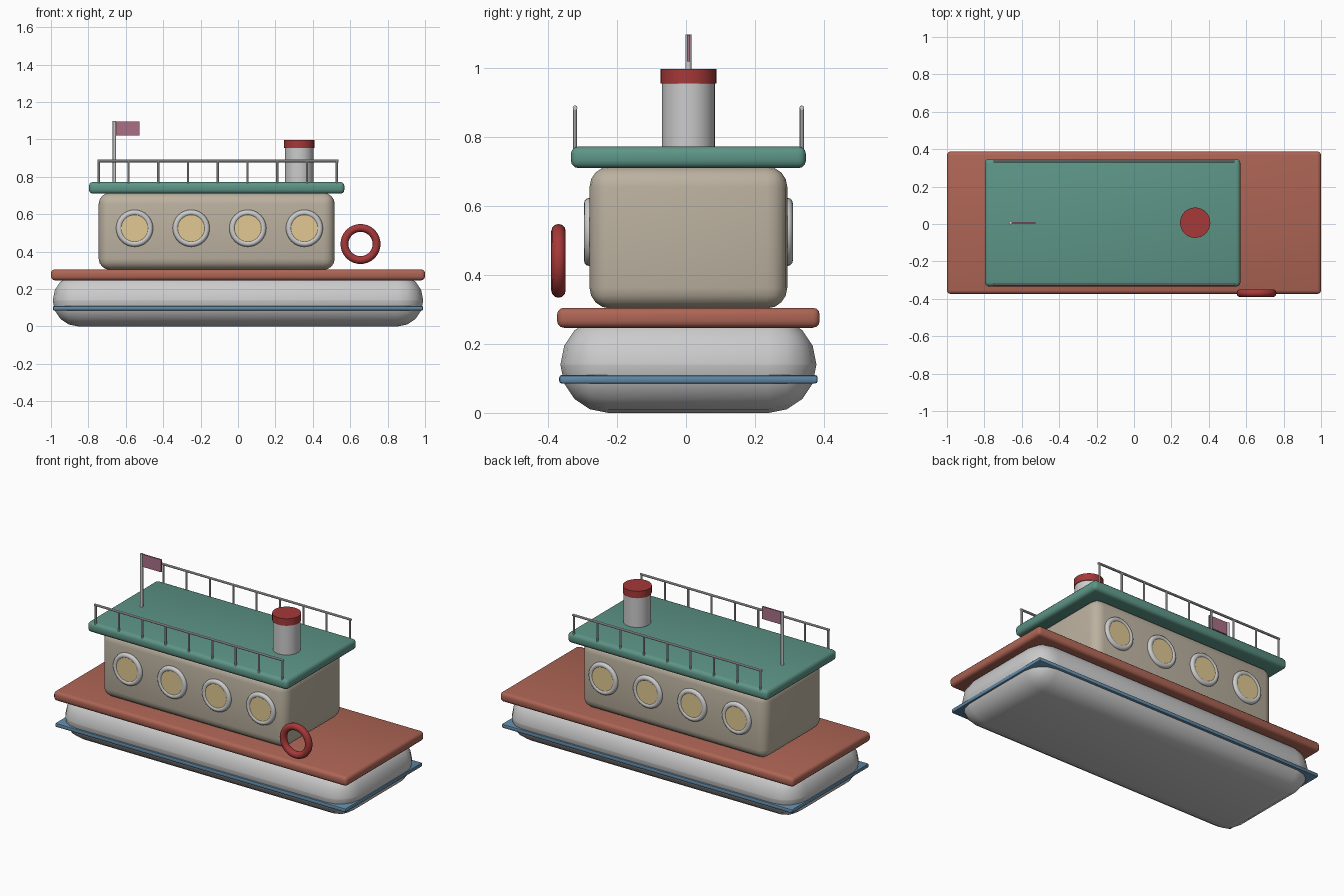
import bpy, math
from mathutils import Vector

if "Cube" in bpy.data.objects:
    bpy.data.objects.remove(bpy.data.objects["Cube"])

CY = 0.007  # boat centreline (the life ring shifts the bounds)


def material(name, rgb):
    m = bpy.data.materials.new(name)
    m.diffuse_color = (*rgb, 1)
    m.use_nodes = True
    m.node_tree.nodes["Principled BSDF"].inputs["Base Color"].default_value = m.diffuse_color
    return m


CREAM = material("cream", (0.50, 0.44, 0.35))
RUST = material("rust", (0.42, 0.13, 0.09))
GREEN = material("green", (0.11, 0.30, 0.24))
BLUE = material("blue", (0.12, 0.25, 0.38))
RED = material("red", (0.38, 0.04, 0.04))
GLASS = material("glass", (0.75, 0.58, 0.29))
PINK = material("pink", (0.40, 0.16, 0.24))


def finish(name, mat):
    o = bpy.context.object
    o.name = name
    if mat:
        o.data.materials.append(mat)
    bpy.ops.object.shade_smooth_by_angle(angle=math.radians(35))
    return o


def box(name, x0, x1, half_y, z0, z1, bevel=0, segs=3, mat=None, y=CY):
    bpy.ops.mesh.primitive_cube_add(size=1, location=((x0 + x1) / 2, y, (z0 + z1) / 2))
    o = bpy.context.object
    o.scale = (x1 - x0, 2 * half_y, z1 - z0)
    bpy.ops.object.transform_apply(location=False, scale=True)
    if bevel:
        b = o.modifiers.new("bevel", 'BEVEL')
        b.width, b.segments = bevel, segs
        bpy.ops.object.modifier_apply(modifier="bevel")
    return finish(name, mat)


def rod(name, a, b, r, mat=None, sides=32):
    a, b = Vector(a), Vector(b)
    bpy.ops.mesh.primitive_cylinder_add(
        vertices=sides, radius=r, depth=(b - a).length, location=(a + b) / 2,
        rotation=(b - a).to_track_quat('Z', 'Y').to_euler())
    return finish(name, mat)


def ring(name, loc, major, minor, mat=None):
    bpy.ops.mesh.primitive_torus_add(
        major_radius=major, minor_radius=minor, major_segments=32, minor_segments=12,
        location=loc, rotation=(math.pi / 2, 0, 0))
    return finish(name, mat)


# Hull, waterline stripe and deck
box("hull", -0.99, 0.99, 0.371, 0, 0.28, 0.138, 4)
box("waterline_stripe", -0.99, 0.99, 0.375, 0.085, 0.11, 0.008, 2, BLUE)
box("deck", -1, 1, 0.381, 0.247, 0.305, 0.02, 3, RUST)

# Cabin and roof
box("cabin", -0.745, 0.517, 0.287, 0.303, 0.715, 0.06, 4, CREAM)
box("roof", -0.797, 0.569, 0.341, 0.71, 0.773, 0.022, 3, GREEN)

# Portholes and railings on both sides
for s, side in ((-1, "front"), (1, "back")):
    wall = CY + s * 0.287
    for i in range(4):
        x = -0.553 + 0.3027 * i
        ring(f"porthole_rim_{side}_{i}", (x, wall, 0.525), 0.083, 0.016)
        rod(f"porthole_glass_{side}_{i}", (x, wall - s * 0.01, 0.525),
            (x, wall + s * 0.011, 0.525), 0.083, GLASS)
    y = CY + s * 0.329
    for i in range(9):
        x = -0.744 + 0.159 * i
        rod(f"rail_post_{side}_{i}", (x, y, 0.75), (x, y, 0.885), 0.006, sides=8)
    rod(f"top_rail_{side}", (-0.752, y, 0.885), (0.536, y, 0.885), 0.007, sides=8)

# Funnel with red cap
rod("funnel", (0.327, CY, 0.76), (0.327, CY, 0.96), 0.077)
rod("funnel_cap", (0.327, CY, 0.955), (0.327, CY, 0.998), 0.081, RED)

# Flag and pole
rod("flag_pole", (-0.661, CY, 0.76), (-0.661, CY, 1.098), 0.009, sides=12)
box("flag", -0.657, -0.527, 0.004, 1.02, 1.097, mat=PINK)

# Life ring
ring("life_ring", (0.655, -0.37, 0.441), 0.086, 0.021, RED)
